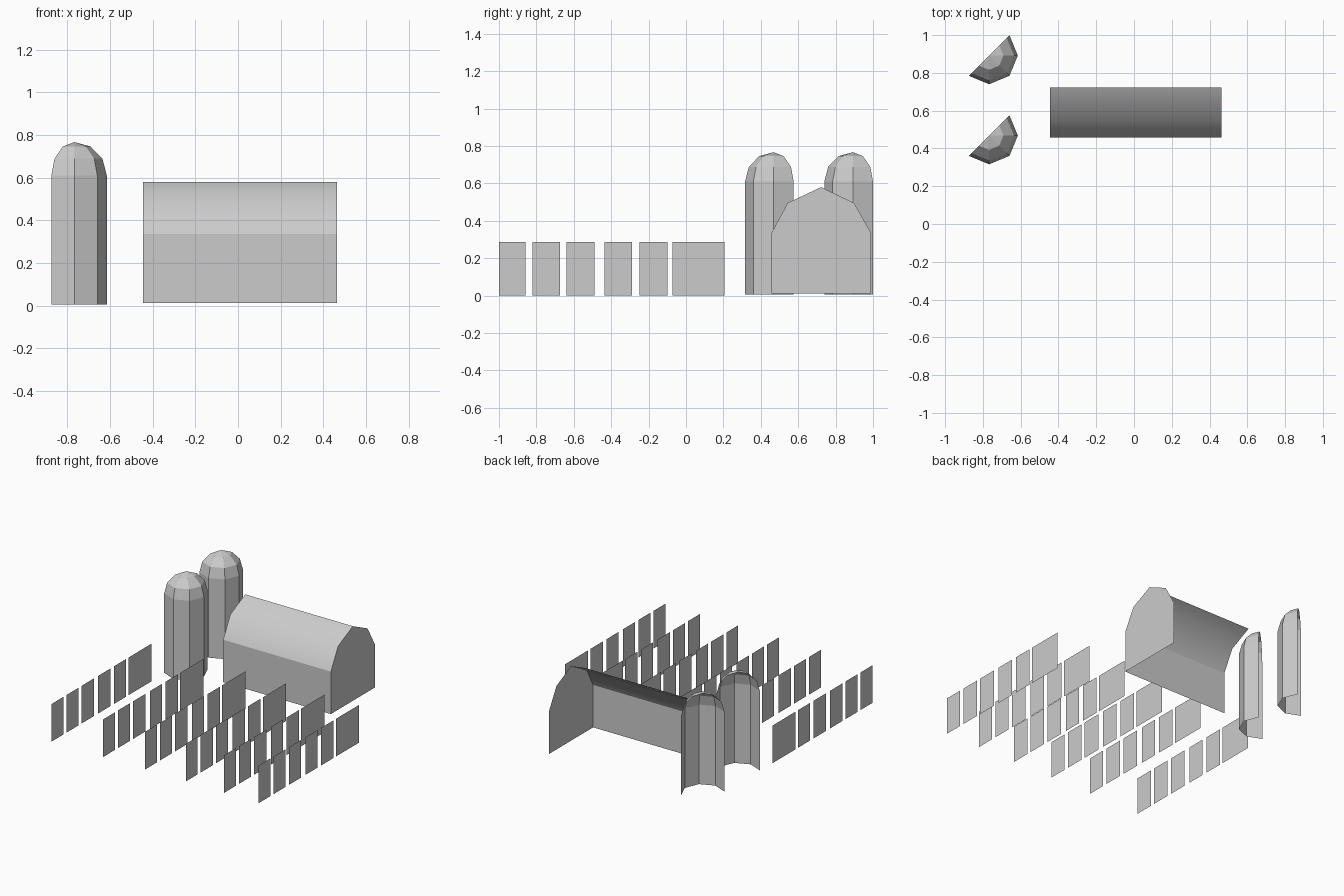
import bpy
from math import cos, sin, radians

if "Cube" in bpy.data.objects:
    bpy.data.objects.remove(bpy.data.objects["Cube"])


def make(name, verts, faces, smooth=False):
    mesh = bpy.data.meshes.new(name)
    mesh.from_pydata(verts, [], faces)
    mesh.update()
    for p in mesh.polygons:
        p.use_smooth = smooth
    obj = bpy.data.objects.new(name, mesh)
    bpy.context.collection.objects.link(obj)
    return obj


def extrude_x(name, profile, x0, x1, smooth=False):
    """Sweep an open (y, z) profile along x."""
    verts = [(x, y, z) for y, z in profile for x in (x0, x1)]
    faces = [(2*i, 2*i + 1, 2*i + 3, 2*i + 2) for i in range(len(profile) - 1)]
    return make(name, verts, faces, smooth)


# Barn: front wall, front half of the gambrel roof, full right gable; rest is open
X0, X1 = -0.445, 0.463
BASE, EAVE = 0.012, 0.335
extrude_x("barn_front_wall", [(0.457, BASE), (0.457, EAVE)], X0, X1)
extrude_x("barn_roof", [(0.457, EAVE), (0.544, 0.496), (0.722, 0.58)], X0, X1, True)
gable = [(0.457, BASE), (0.99, BASE), (0.99, EAVE), (0.898, 0.496),
         (0.722, 0.58), (0.544, 0.496), (0.457, EAVE)]
make("barn_gable", [(X1, y, z) for y, z in gable], [tuple(range(len(gable)))])


# Silos: open half shells of an octagonal tower with a faceted dome
def silo(name, cx, cy, r=0.152, spring=0.611, dome=0.156):
    rings = [(r, 0.005)] + [(r*cos(radians(a)), spring + dome*sin(radians(a)))
                            for a in (0, 30, 60)]
    angles = [radians(a) for a in (-135, -90, -45, 0, 45)]
    n = len(angles)
    verts = [(cx + q*cos(a), cy + q*sin(a), z) for q, z in rings for a in angles]
    faces = [(k*n + i, k*n + i + 1, (k + 1)*n + i + 1, (k + 1)*n + i)
             for k in range(len(rings) - 1) for i in range(n - 1)]
    verts.append((cx, cy, spring + dome))
    top = (len(rings) - 1)*n
    faces += [(top + i, top + i + 1, len(verts) - 1) for i in range(n - 1)]
    make(name, verts, faces)


silo("silo_front", -0.767, 0.468)
silo("silo_back", -0.767, 0.892)

# Crop rows: upright cards, the last card in each row is wider
cards = [(-1.0, -0.857), (-0.82, -0.675), (-0.638, -0.489),
         (-0.436, -0.29), (-0.249, -0.1), (-0.072, 0.207)]
for i, x in enumerate((-0.873, -0.437, -0.083, 0.26, 0.583, 0.875)):
    verts, faces = [], []
    for y0, y1 in cards:
        k = len(verts)
        verts += [(x, y0, 0), (x, y1, 0), (x, y1, 0.287), (x, y0, 0.287)]
        faces.append((k, k + 1, k + 2, k + 3))
    make(f"crop_row_{i + 1}", verts, faces)
